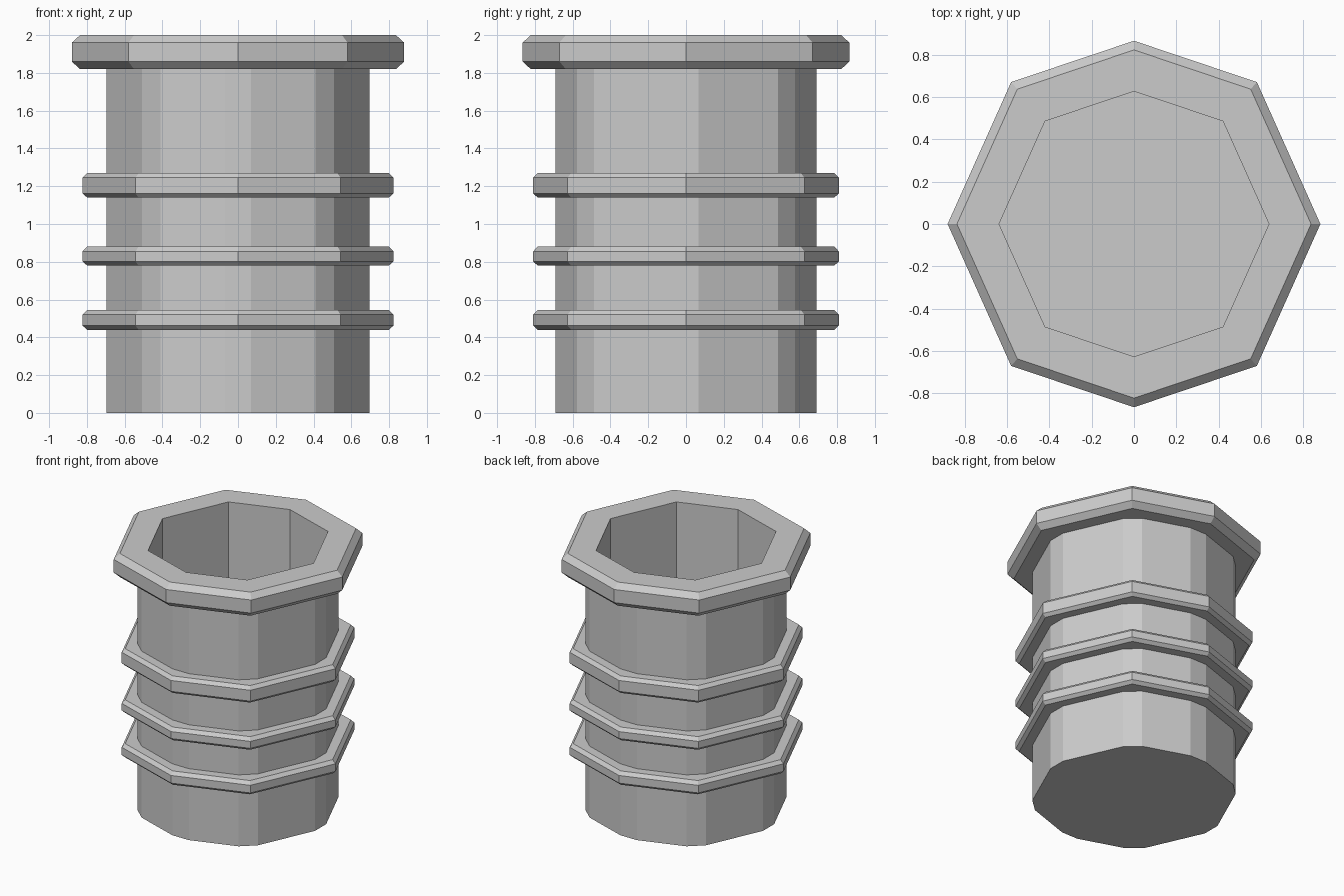
import bpy, bmesh
from mathutils import Vector

if "Cube" in bpy.data.objects:
    bpy.data.objects.remove(bpy.data.objects["Cube"])

# Quarter of the slightly irregular octagon, mirrored into the full outline
A, D, B = (0.88, 0.0), (0.58, 0.67), (0.0, 0.865)
OCT = [Vector(p) for p in (A, D, B, (-D[0], D[1]), (-A[0], 0), (-D[0], -D[1]), (0, -B[1]), (D[0], -D[1]))]


def outline(scale, cut):
    """Scaled octagon with every corner split in two, cut back by a distance."""
    pts = [p * scale for p in OCT]
    out = []
    for i, p in enumerate(pts):
        for q in (pts[i - 1], pts[(i + 1) % 8]):
            out.append(p + (q - p).normalized() * cut)
    return out


def loft(name, rows, closed):
    """Join outlines given as (scale, z, corner cut); close into a ring or cap the ends."""
    bm = bmesh.new()
    loops = [[bm.verts.new((p.x, p.y, z)) for p in outline(s, c)] for s, z, c in rows]
    pairs = list(zip(loops, loops[1:]))
    if closed:
        pairs.append((loops[-1], loops[0]))
    else:
        bm.faces.new(loops[0])
        bm.faces.new(loops[-1])
    for lo, hi in pairs:
        for i in range(16):
            j = (i + 1) % 16
            bm.faces.new((lo[i], lo[j], hi[j], hi[i]))
    bmesh.ops.remove_doubles(bm, verts=bm.verts[:], dist=1e-5)
    bmesh.ops.recalc_face_normals(bm, faces=bm.faces[:])
    me = bpy.data.meshes.new(name)
    bm.to_mesh(me)
    bm.free()
    ob = bpy.data.objects.new(name, me)
    bpy.context.collection.objects.link(ob)
    return ob


def band(name, outer, inner, z0, z1, low, high, inset):
    """Octagonal ring with chamfered outer edges."""
    return loft(name, [(inner, z0, 0), (outer - inset, z0, 0), (outer, z0 + low, 0),
                       (outer, z1 - high, 0), (outer - inset, z1, 0), (inner, z1, 0)], True)


# Hollow body: bevelled outside, sharp octagonal inside, closed bottom
HOLE = 0.724
loft("body", [(0.826, 0, 0.073), (0.826, 1.82, 0.073), (HOLE, 1.82, 0), (HOLE, 0.1, 0)], False)

# Thick top rim
band("rim", 1.0, HOLE, 1.82, 2.0, 0.04, 0.04, 0.05)

# Three raised bands around the body
for i, (z0, z1) in enumerate(((0.44, 0.545), (0.78, 0.88), (1.14, 1.27))):
    band(f"band_{i + 1}", 0.9355, 0.765, z0, z1, 0.022, 0.025, 0.028)
